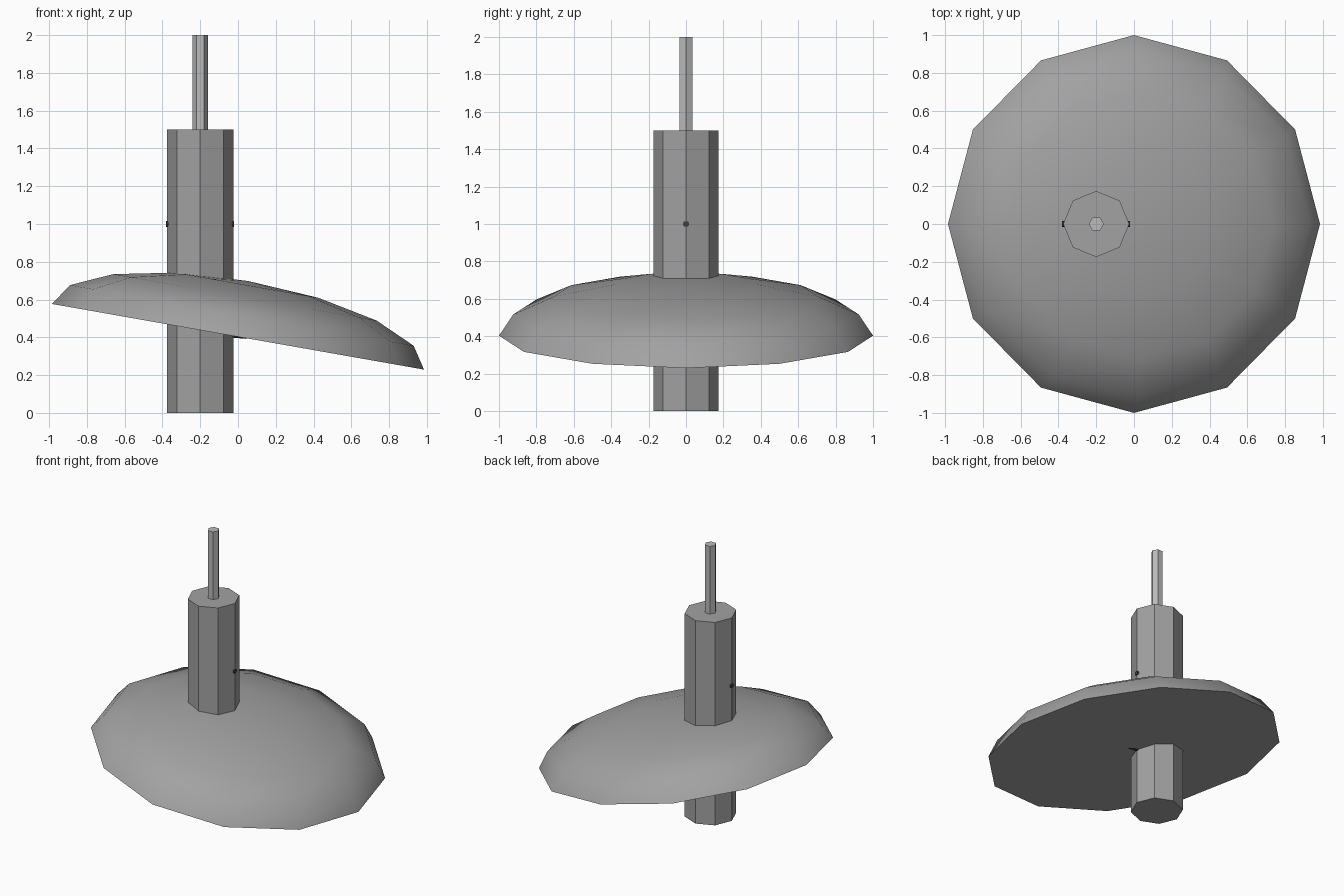
import bpy, bmesh, math
from mathutils import Matrix

if "Cube" in bpy.data.objects:
    bpy.data.objects.remove(bpy.data.objects["Cube"])


def grey(name, r, g, b):
    mat = bpy.data.materials.new(name)
    mat.diffuse_color = (r, g, b, 1)
    mat.use_nodes = True
    mat.node_tree.nodes["Principled BSDF"].inputs["Base Color"].default_value = mat.diffuse_color
    return mat


def finish(name, bm, loc, mat):
    bmesh.ops.recalc_face_normals(bm, faces=bm.faces)
    me = bpy.data.meshes.new(name)
    bm.to_mesh(me)
    bm.free()
    me.materials.append(mat)
    ob = bpy.data.objects.new(name, me)
    ob.location = loc
    bpy.context.collection.objects.link(ob)
    return ob


def prism(name, sides, radius, length, loc, mat, along_x=False):
    """Capped n-sided prism with a corner on its local x axis."""
    bm = bmesh.new()
    bmesh.ops.create_cone(bm, cap_ends=True, segments=sides, radius1=radius,
                          radius2=radius, depth=length)
    v = bm.verts[:][0]
    bmesh.ops.rotate(bm, verts=bm.verts, cent=(0, 0, 0),
                     matrix=Matrix.Rotation(-math.atan2(v.co.y, v.co.x), 3, 'Z'))
    if along_x:
        bmesh.ops.rotate(bm, verts=bm.verts, cent=(0, 0, 0),
                         matrix=Matrix.Rotation(math.pi / 2, 3, 'Y'))
    return finish(name, bm, loc, mat)


body = grey("dark_grey", 0.36, 0.36, 0.36)
metal = grey("rod_grey", 0.5, 0.5, 0.5)
black = grey("pin_black", 0.05, 0.05, 0.05)

# Octagonal column and thin hexagonal rod on top
prism("column", 8, 0.175, 1.5, (-0.2, 0, 0.75), body)
prism("top_rod", 6, 0.04, 0.5, (-0.2, 0, 1.75), metal)

# Small pins: one through the column, one under the dome
prism("column_pin", 8, 0.016, 0.36, (-0.2, 0, 1.0), black, along_x=True)
pin = prism("dome_pin", 8, 0.015, 0.09, (0, 0, 0.411), black, along_x=True)
pin.rotation_euler = (0, math.radians(5), 0)

# Tilted dome: half of a flattened 12-sided sphere, flat underside
SIDES, RINGS = 12, 4
bm = bmesh.new()
rings = []
for i in range(RINGS):
    a = math.pi / 2 * i / RINGS
    rings.append([bm.verts.new((math.cos(a) * math.cos(2 * math.pi * k / SIDES),
                                math.cos(a) * math.sin(2 * math.pi * k / SIDES),
                                0.3 * math.sin(a))) for k in range(SIDES)])
apex = bm.verts.new((0, 0, 0.3))
bm.faces.new(rings[0][::-1])
for k in range(SIDES):
    n = (k + 1) % SIDES
    for lo, hi in zip(rings, rings[1:]):
        bm.faces.new((lo[k], lo[n], hi[n], hi[k])).smooth = True
    bm.faces.new((rings[-1][k], rings[-1][n], apex)).smooth = True
for e in bm.edges:
    if e.verts[0] in rings[0] and e.verts[1] in rings[0]:
        e.smooth = False
dome = finish("dome", bm, (0, 0, 0.403), body)
dome.rotation_euler = (0, math.radians(10), 0)
